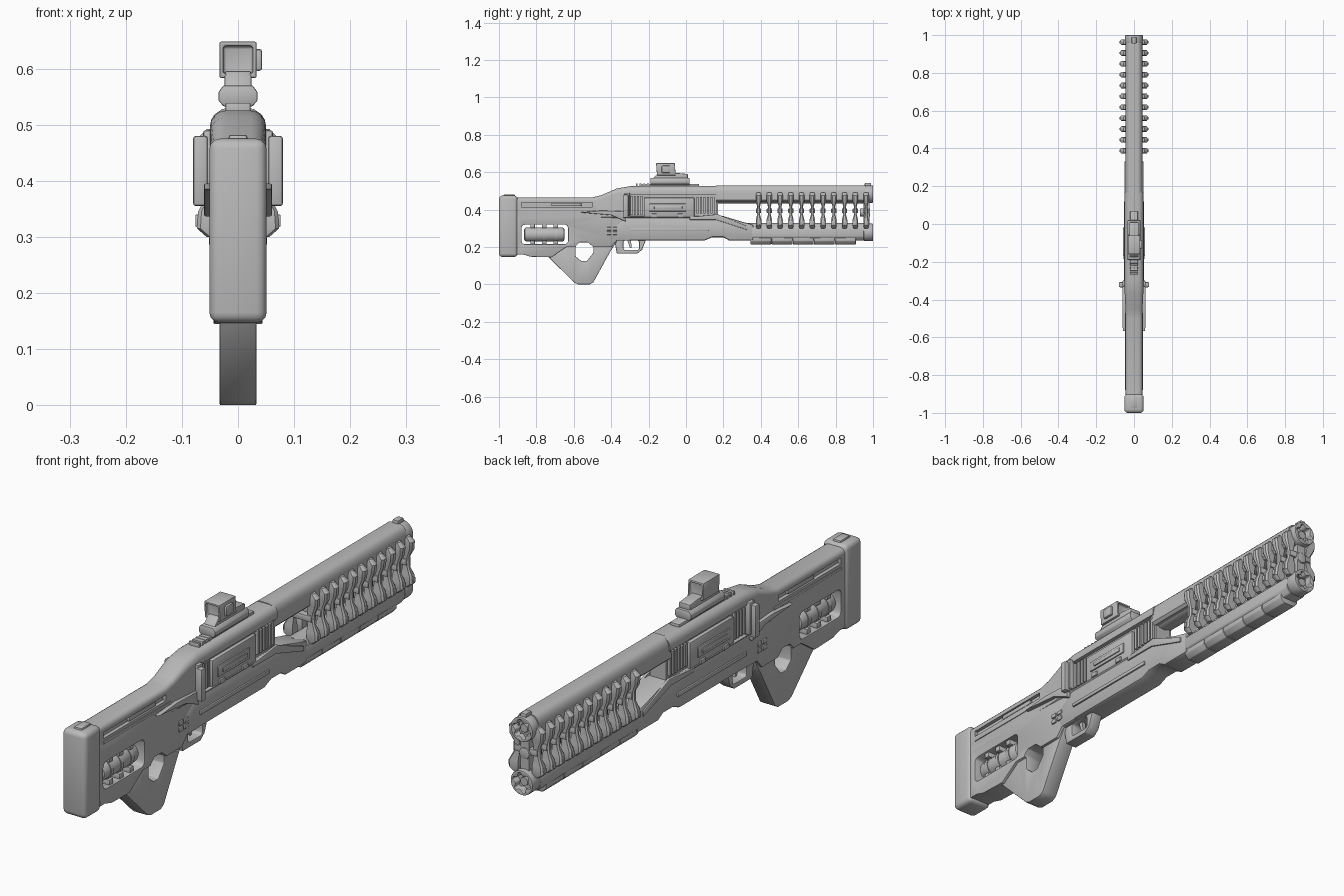
import bpy, bmesh
from math import sin, cos, pi, radians
from mathutils import Vector

cube = bpy.data.objects.get("Cube")
if cube:
    bpy.data.objects.remove(cube, do_unlink=True)

grey = bpy.data.materials.new("matte_grey")
grey.use_nodes = True
colour = (0.5, 0.5, 0.5, 1)
grey.diffuse_color = colour
grey.node_tree.nodes["Principled BSDF"].inputs["Base Color"].default_value = colour


def loft(name, rings, cuts=(), bevel=0.0, steps=2):
    """Skin matching rings of points, cut holes, bevel and shade."""
    bm = bmesh.new()
    rows = [[bm.verts.new(p) for p in ring] for ring in rings]
    n = len(rows[0])
    for a, b in zip(rows, rows[1:]):
        for i in range(n):
            bm.faces.new((a[i], a[(i + 1) % n], b[(i + 1) % n], b[i]))
    bm.faces.new(rows[0][::-1])
    bm.faces.new(rows[-1])
    bmesh.ops.recalc_face_normals(bm, faces=bm.faces)
    me = bpy.data.meshes.new(name)
    bm.to_mesh(me)
    bm.free()
    me.materials.append(grey)
    ob = bpy.data.objects.new(name, me)
    bpy.context.scene.collection.objects.link(ob)
    for c in cuts:
        m = ob.modifiers.new("cut", "BOOLEAN")
        m.object, m.operation, m.solver = c, "DIFFERENCE", "EXACT"
    if bevel:
        m = ob.modifiers.new("bevel", "BEVEL")
        m.width, m.segments, m.limit_method = bevel, steps, "ANGLE"
        m.angle_limit = radians(35)
    if cuts or bevel:
        bpy.context.view_layer.update()
        deps = bpy.context.evaluated_depsgraph_get()
        ob.data = bpy.data.meshes.new_from_object(ob.evaluated_get(deps))
        ob.modifiers.clear()
    for p in ob.data.polygons:
        p.use_smooth = True
    ob.data.set_sharp_from_angle(angle=radians(32))
    return ob


def side(name, pts, w, x=0, **kw):
    """Side outline (y, z) spread to a half width around x."""
    return loft(name, [[(x + s * w, y, z) for y, z in pts] for s in (-1, 1)], **kw)


def along(name, pts, y0, y1, **kw):
    """Front outline (x, z) run along the length."""
    return loft(name, [[(x, y, z) for x, z in pts] for y in (y0, y1)], **kw)


def box(name, x, y, z, **kw):
    return along(name, [(x[0], z[0]), (x[1], z[0]), (x[1], z[1]), (x[0], z[1])], *y, **kw)


def rod(name, z, r, y0, y1, n=24, star=1, x=0, **kw):
    pts = []
    for i in range(n):
        a, q = 2 * pi * (i + .5) / n, r * (star if i % 4 > 1 else 1)
        pts.append((x + q * cos(a), z + q * sin(a)))
    return along(name, pts, y0, y1, **kw)


def hull(y, zb, zt, w, wt, ct, cb=.01):
    """Cross-section with rounded shoulders and a flat top."""
    half = [(w - cb, zb), (w, zb + cb)]
    for k in range(5):
        a = k * pi / 8
        half.append((wt + (w - wt) * cos(a), zt - ct + ct * sin(a)))
    return [(x, y, z) for x, z in half] + [(-x, y, z) for x, z in half[::-1]]


def both(name, x0, x1, y, z, **kw):
    for s, word in ((1, "left_"), (-1, "right_")):
        box(word + name, sorted((s * x0, s * x1)), y, z, **kw)


cutters = []


def cutter(ob):
    ob.hide_render = True
    cutters.append(ob)
    return ob


# Cutters for windows, grooves and side recesses
window = cutter(box("window_cutter", (-.2, .2), (-.88, -.63), (.215, .32), bevel=.018))
grip_hole = cutter(side("grip_cutter", [(-.59, .15), (-.56, .125), (-.53, .125), (-.495, .17),
                        (-.495, .2), (-.525, .225), (-.57, .225), (-.59, .205)], .2))
guard_hole = cutter(box("guard_cutter", (-.2, .2), (-.335, -.25), (.185, .234), bevel=.008))
grooves = [cutter(box("groove_cutter", x, (-.88, -.5), (.415, .438))) for x in ((.03, .1), (-.1, -.03))]
recesses = [cutter(box("recess_cutter", x, (-.31, .3), (.362, .48))) for x in ((.034, .1), (-.1, -.034))]

# Upper housing, stock comb and barrel shroud
shape = [(-.91, .465, .044, .018), (-.5, .465, .044, .018), (-.45, .478, .045, .02),
         (-.37, .513, .049, .026), (-.3, .525, .05, .03), (.17, .527, .05, .03)]
loft("upper_housing", [hull(y, .35, t, w, .022, c) for y, t, w, c in shape],
     cuts=grooves + recesses)
loft("barrel_shroud", [hull(y, .44, .53, .046, .02, .04) for y in (.16, .96)])

# Lower receiver, stock and grip
side("stock_lower", [(-.91, .4), (-.91, .16), (-.87, .16), (-.83, .148), (-.72, .145), (-.64, .2),
     (-.4, .2), (-.37, .235), (-.3, .235), (-.3, .4)], .044,
     cuts=[window, grip_hole], bevel=.006)
side("grip", [(-.74, .15), (-.595, .008), (-.575, 0), (-.515, 0), (-.495, .012), (-.405, .175),
     (-.37, .23), (-.37, .26), (-.6, .26)], .033, cuts=[grip_hole, window], bevel=.008)
side("lower_receiver", [(-.4, .3), (-.38, .235), (.1, .235), (.14, .252), (.2, .252), (.23, .235),
     (.36, .235), (.36, .32), (.3, .335), (.2, .365), (-.31, .365)], .046, bevel=.01)
side("trigger_guard", [(-.385, .25), (-.37, .165), (-.26, .165), (-.235, .185), (-.21, .25)],
     .024, cuts=[guard_hole], bevel=.004)
side("trigger", [(-.315, .24), (-.3, .195), (-.29, .195), (-.295, .24)], .007)
both("lower_ledge", .04, .052, (-.3, .12), (.285, .3), bevel=.003)
for s, word in ((1, "left"), (-1, "right")):
    side(word + "_cheek_strake", [(-.57, .385), (-.4, .37), (-.32, .335), (-.32, .39), (-.45, .395)],
         .011, x=s * .05, bevel=.004)
    side(word + "_front_wedge", [(.02, .345), (.16, .345), (.33, .29), (.33, .31), (.17, .375), (.02, .36)],
         .006, x=s * .045, bevel=.003)

# Butt pad and its latch
box("butt_pad", (-.051, .051), (-1, -.9), (.147, .475), bevel=.018, steps=3)
box("pad_latch", (-.017, .017), (-.975, -.915), (.465, .482), bevel=.005)
both("stock_rail", .03, .042, (-.72, -.56), (.418, .435), bevel=.002)
both("stock_trim", .04, .047, (-.88, -.47), (.392, .404), bevel=.002)

# Canister held in the stock window
rod("canister", .267, .038, -.865, -.65, bevel=.012)
for k in range(3):
    y = -.82 + k * .062
    rod("canister_band", .267, .041, y - .008, y + .008)
    for z in (.222, .313):
        box("canister_clip", (-.036, .036), (y - .012, y + .012), (z - .012, z + .012), bevel=.003)

# Side panels, vents, lug bars and buttons
both("service_panel", .03, .049, (-.225, .045), (.362, .465), bevel=.006)
both("panel_inset", .045, .054, (-.195, 0), (.39, .432), bevel=.004)
both("panel_ridge", .05, .058, (-.17, -.02), (.402, .42), bevel=.003)
for y in (-.17, -.03):
    both("panel_foot", .04, .056, (y - .015, y + .015), (.36, .378), bevel=.003)
for k in range(4):
    both("rear_vent", .03, .045, (-.297 + k * .018, -.287 + k * .018), (.37, .472))
for k in range(6):
    both("front_vent", .03, .045, (.056 + k * .019, .067 + k * .019), (.38, .468))
both("lug_bar", .054, .08, (-.335, -.308), (.355, .48), bevel=.005)
both("lug_mount", .04, .062, (-.33, -.3), (.365, .49), bevel=.004)
for y in (-.425, -.393):
    for z in (.265, .289):
        both("button", .04, .05, (y, y + .025), (z, z + .017), bevel=.003)

# Fore-end tubes and segmented under plate
rod("upper_tube", .475, .042, .15, .97)
rod("lower_tube", .285, .044, .33, .97)
along("fore_end", [(-.03, .235), (.03, .235), (.045, .255), (.045, .3), (-.045, .3), (-.045, .255)],
      .34, .95, bevel=.004)
for k in range(5):
    y = .345 + k * .113
    along("under_plate", [(-.024, .214), (.024, .214), (.04, .232), (.04, .275), (-.04, .275), (-.04, .232)],
          y, y + .111, bevel=.003)

# Row of waisted clamps on both flanks
clamp = [(.3, .011, .056), (.315, .015, .073), (.345, .015, .071), (.375, .007, .056), (.395, .01, .056),
         (.415, .007, .056), (.445, .015, .071), (.475, .015, .073), (.492, .011, .056)]
for k in range(11):
    y = .388 + k * .0575
    for s in (1, -1):
        loft("clamp", [[(s * .03, y - h, z), (s * (x - .006), y - h, z), (s * x, y - h * .5, z),
                        (s * x, y + h * .5, z), (s * (x - .006), y + h, z), (s * .03, y + h, z)]
                       for z, h, x in clamp])
        box("clamp_bolt", sorted((s * .06, s * .076)), (y - .007, y + .007), (.318, .34), bevel=.002)
    box("clamp_tie", (-.05, .05), (y - .014, y + .014), (.382, .406), bevel=.003)

# Muzzle ends with star-shaped bores
for word, z in (("upper", .483), ("lower", .278)):
    bore = cutter(rod("bore_cutter", z, .038, .965, 1.05, star=.72))
    rod(word + "_muzzle", z, .047, .95, 1, cuts=[bore], bevel=.003)
    rod(word + "_bore_core", z, .016, .94, .985, n=12)
rod("centre_muzzle", .385, .022, .93, .985, bevel=.004)
box("muzzle_web", (-.018, .018), (.95, .98), (.3, .46))
box("front_sight", (-.012, .012), (.955, .99), (.52, .542), bevel=.003)

# Top rail with ridges
box("top_rail", (-.02, .02), (-.24, .07), (.52, .537), bevel=.003)
for k in range(4):
    box("rail_ridge", (-.022, .022), (-.268 + k * .02, -.258 + k * .02), (.515, .539), bevel=.002)

# Sight: mount, neck, hood, lens recess and knob
along("sight_base", [(-.025, .532), (.025, .532), (.035, .543), (.035, .558), (.026, .57),
      (-.026, .57), (-.035, .558), (-.035, .543)], -.19, .02, bevel=.003)
side("sight_neck", [(-.18, .565), (.01, .565), (.01, .59), (-.04, .595), (-.15, .595)], .024, bevel=.004)
lens = [cutter(box("lens_cutter", (-.026, .026), y, (.591, .64), bevel=.004))
        for y in ((-.2, -.14), (-.07, 0))]
side("sight_hood", [(-.155, .583), (-.055, .583), (-.06, .648), (-.16, .648)], .033, cuts=lens, bevel=.005)
box("sight_knob", (.03, .043), (-.13, -.085), (.596, .635), bevel=.005)

for c in cutters:
    bpy.data.objects.remove(c, do_unlink=True)
